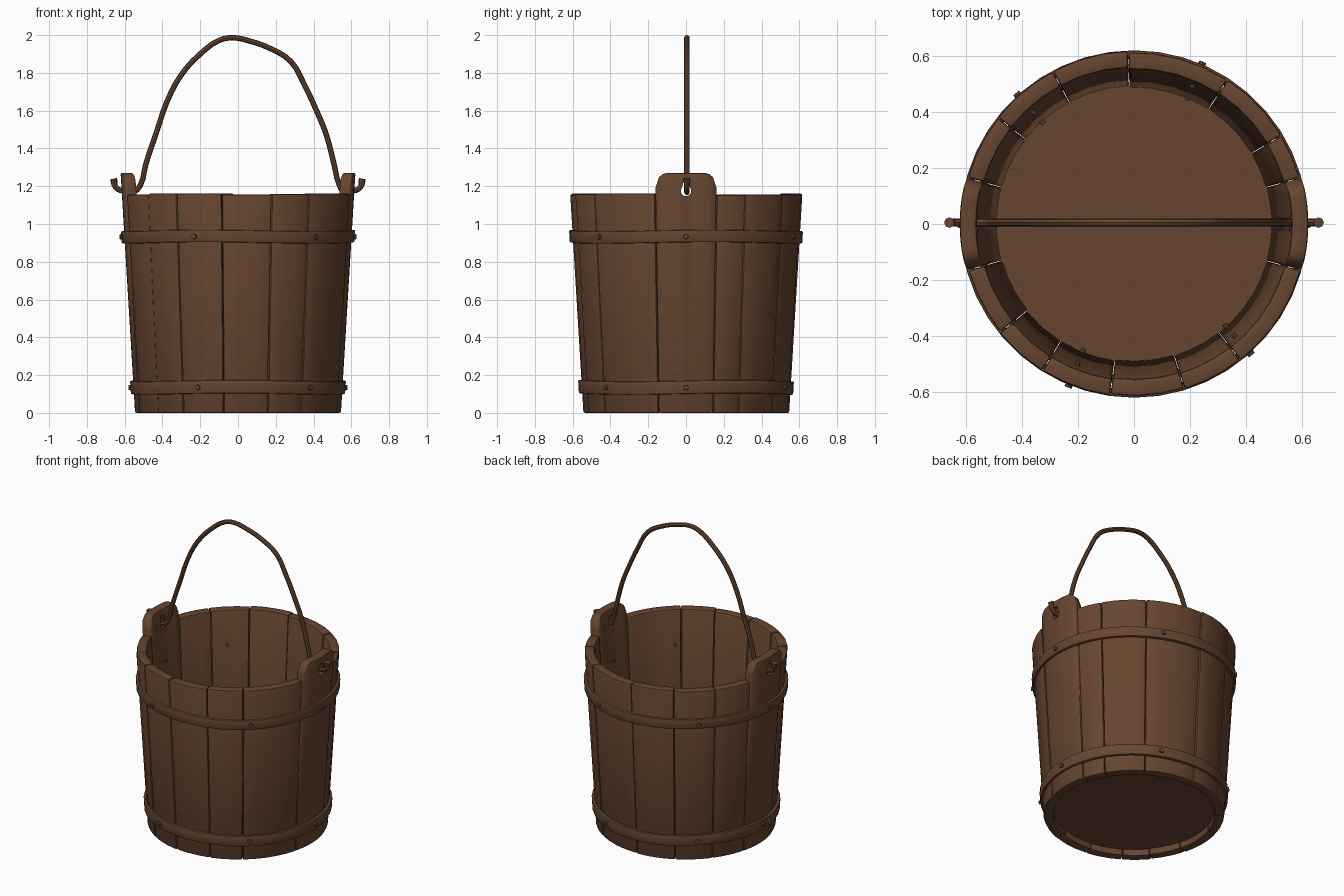
import bpy, bmesh, math, random
from mathutils import Vector, Matrix

random.seed(4)
cube = bpy.data.objects.get("Cube")
if cube:
    bpy.data.objects.remove(cube, do_unlink=True)

wood = bpy.data.materials.new("brown_wood")
wood.use_nodes = True
COLOUR = (0.135, 0.06, 0.03, 1)
wood.diffuse_color = COLOUR
wood.node_tree.nodes["Principled BSDF"].inputs["Base Color"].default_value = COLOUR

RIM, WALL = 1.16, 0.06


def outer(z):
    """Outer radius of the tapered wall at height z."""
    return 0.545 + 0.07 * z / RIM


def polar(radius, angle, z):
    return Vector((radius * math.cos(angle), radius * math.sin(angle), z))


def finish(obj, bevel=0):
    bpy.ops.object.select_all(action='DESELECT')
    obj.select_set(True)
    bpy.context.view_layer.objects.active = obj
    if bevel:
        mod = obj.modifiers.new("edges", 'BEVEL')
        mod.width, mod.segments, mod.limit_method = bevel, 2, 'ANGLE'
        mod.angle_limit = math.radians(40)
        bpy.ops.object.modifier_apply(modifier=mod.name)
    bpy.ops.object.shade_smooth_by_angle(angle=math.radians(35))
    return obj


def add_mesh(name, bm):
    bmesh.ops.recalc_face_normals(bm, faces=bm.faces)
    mesh = bpy.data.meshes.new(name)
    bm.to_mesh(mesh)
    bm.free()
    mesh.materials.append(wood)
    obj = bpy.data.objects.new(name, mesh)
    bpy.context.collection.objects.link(obj)
    return obj


def loft(name, sections, closed=False):
    """Join matching cross-sections into a solid."""
    bm = bmesh.new()
    rings = [[bm.verts.new(p) for p in s] for s in sections]
    n = len(rings[0])
    pairs = list(zip(rings, rings[1:]))
    if closed:
        pairs.append((rings[-1], rings[0]))
    for a, b in pairs:
        for i in range(n):
            j = (i + 1) % n
            bm.faces.new((a[i], a[j], b[j], b[i]))
    if not closed:
        bm.faces.new(rings[0])
        bm.faces.new(rings[-1])
    return add_mesh(name, bm)


def stave(name, start, end, ear=False):
    """One tapered board; an ear board rises above the rim with round corners."""
    steps = 16 if ear else max(2, round((end - start) / 8))
    push = 0 if ear else random.uniform(-0.003, 0.003)
    lift = random.uniform(-0.006, 0.002)
    gap = 0.12
    sections = []
    for i in range(steps + 1):
        t = i / steps
        a = math.radians(start + gap + (end - start - 2 * gap) * t)
        top = RIM + lift
        if ear:
            u = max(0, abs(2 * t - 1) - 0.6) / 0.4
            top = 1.19 + 0.08 * math.sqrt(max(0, 1 - u * u))
        sections.append([polar(outer(z) + push - d, a, z)
                         for z, d in ((0, 0), (top, 0), (top, WALL), (0, WALL))])
    return finish(loft(name, sections), 0.009)


# Wall boards, with an ear board on each side
seams = [15.5, 31, 57, 92, 118, 142, 164.5, 195.5, 219, 238, 262, 287, 308, 344.5, 375.5]
ears = []
for k, (start, end) in enumerate(zip(seams, seams[1:]), 1):
    if start == 164.5:
        ears.append(stave("right_ear_stave", start, end, True))
    elif start == 344.5:
        ears.append(stave("left_ear_stave", start, end, True))
    else:
        stave(f"wall_stave_{k}", start, end)

# Keyhole through each ear
bm = bmesh.new()
hole = [(0.028 * math.cos(a), 1.175 + 0.028 * math.sin(a))
        for a in (math.radians(140 + 260 * i / 11) for i in range(12))]
hole += [(0.012, 1.225), (-0.012, 1.225)]
face = bm.faces.new([bm.verts.new((-1, y, z)) for y, z in hole])
extruded = bmesh.ops.extrude_face_region(bm, geom=[face])
bmesh.ops.translate(bm, vec=(2, 0, 0),
                    verts=[v for v in extruded["geom"] if isinstance(v, bmesh.types.BMVert)])
cutter = add_mesh("hole_cutter", bm)
cutter.hide_render = True
for ear in ears:
    mod = ear.modifiers.new("hole", 'BOOLEAN')
    mod.operation, mod.object, mod.solver = 'DIFFERENCE', cutter, 'EXACT'
    bpy.context.view_layer.objects.active = ear
    bpy.ops.object.modifier_apply(modifier=mod.name)
    finish(ear)
bpy.data.objects.remove(cutter, do_unlink=True)

# Recessed floor
bm = bmesh.new()
bmesh.ops.create_cone(bm, cap_ends=True, segments=48, radius1=0.492, radius2=0.495,
                      depth=0.045, matrix=Matrix.Translation((0, 0, 0.065)))
finish(add_mesh("floor", bm))

# Hoops and the nails through them
for label, low, high in (("lower", 0.10, 0.17), ("upper", 0.90, 0.965)):
    sections = []
    for i in range(44):
        a = math.tau * i / 44
        wave = 0.004 * math.sin(3 * a + low)
        sections.append([polar(outer(z) + d, a, z + wave)
                         for z, d in ((low, -0.01), (low, 0.016), (high, 0.016), (high, -0.01))])
    finish(loft(label + "_hoop", sections, True), 0.006)

    middle = (low + high) / 2
    bm = bmesh.new()
    for degrees in (0, 67, 132, 180, 248, 312):
        a = math.radians(degrees)
        turn = Matrix.Rotation(a, 4, 'Z') @ Matrix.Rotation(math.pi / 2, 4, 'Y')
        for radius, inner, reach in ((0.009, -WALL - 0.014, 0), (0.016, 0, 0.027)):
            place = Matrix.Translation(polar(outer(middle) + (inner + reach) / 2, a, middle))
            bmesh.ops.create_cone(bm, cap_ends=True, segments=8, radius1=radius,
                                  radius2=radius * 0.8, depth=reach - inner,
                                  matrix=place @ turn)
    finish(add_mesh(label + "_nails", bm))

# Bent handle, hooked through both ears
path = [(-0.658, 1.24), (-0.648, 1.195), (-0.61, 1.175), (-0.55, 1.172), (-0.515, 1.21),
        (-0.49, 1.31), (-0.43, 1.49), (-0.375, 1.65), (-0.30, 1.79), (-0.20, 1.90),
        (-0.10, 1.972), (-0.03, 1.986), (0.05, 1.972), (0.18, 1.925), (0.28, 1.86),
        (0.35, 1.74), (0.42, 1.59), (0.465, 1.48), (0.51, 1.31), (0.535, 1.21),
        (0.56, 1.172), (0.61, 1.175), (0.648, 1.195), (0.658, 1.24)]
curve = bpy.data.curves.new("handle", 'CURVE')
curve.dimensions = '3D'
curve.bevel_depth, curve.bevel_resolution = 0.0145, 2
curve.resolution_u, curve.use_fill_caps = 3, True
spline = curve.splines.new('BEZIER')
spline.bezier_points.add(len(path) - 1)
for point, (x, z) in zip(spline.bezier_points, path):
    point.co = (x, 0.005, z)
    point.handle_left_type = point.handle_right_type = 'AUTO'
for tip in (spline.bezier_points[0], spline.bezier_points[-1]):
    tip.radius = 1.3
curve.materials.append(wood)
handle = bpy.data.objects.new("handle", curve)
bpy.context.collection.objects.link(handle)
bpy.ops.object.select_all(action='DESELECT')
handle.select_set(True)
bpy.context.view_layer.objects.active = handle
bpy.ops.object.convert(target='MESH')
finish(bpy.context.object)
